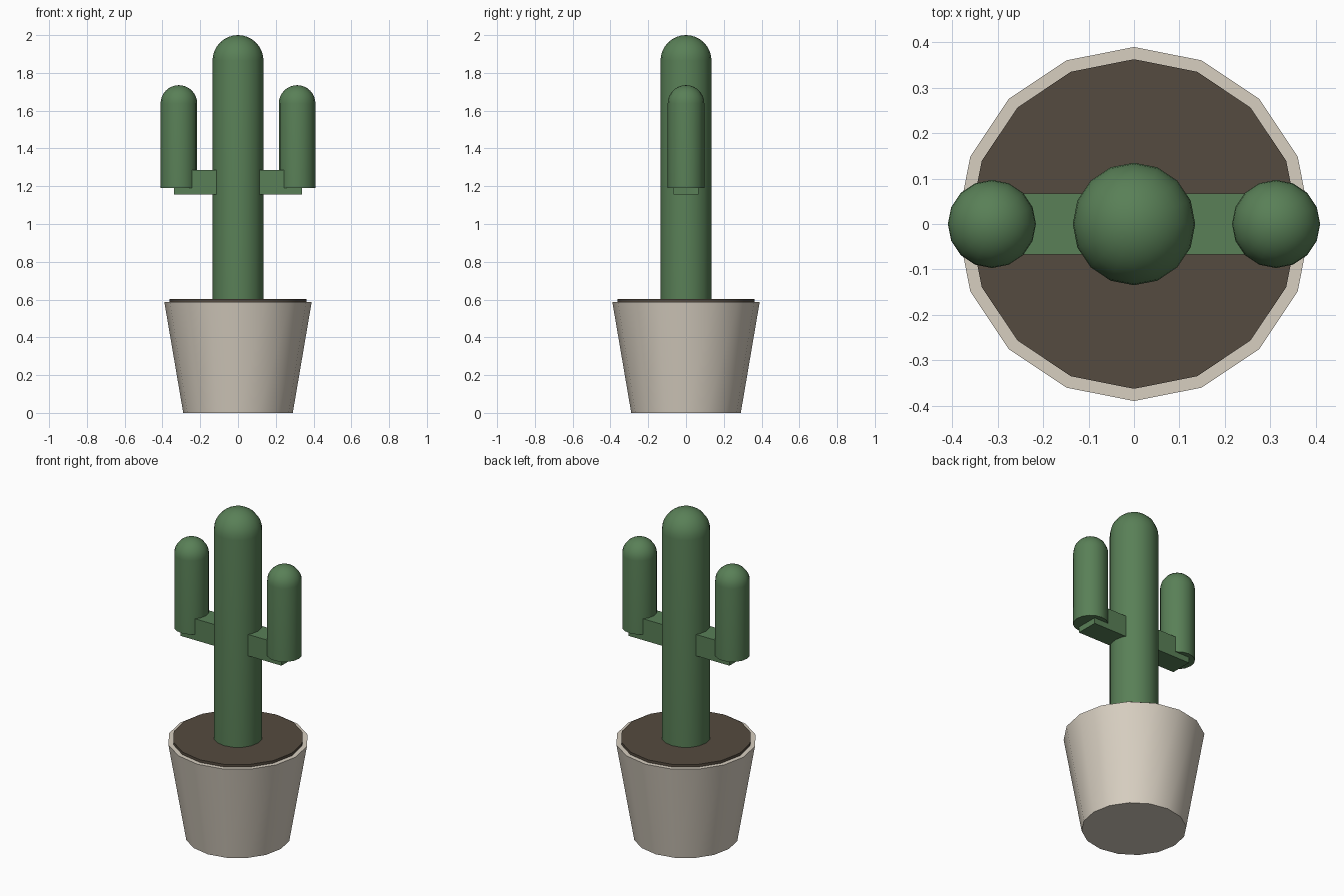
import bpy
import bmesh
from math import sin, cos, pi, radians

default = bpy.data.objects.get("Cube")
if default:
    bpy.data.objects.remove(default, do_unlink=True)

SIDES = 16


def material(name, rgb):
    mat = bpy.data.materials.new(name)
    mat.use_nodes = True
    mat.diffuse_color = (*rgb, 1)
    mat.node_tree.nodes["Principled BSDF"].inputs["Base Color"].default_value = (*rgb, 1)
    return mat


def finish(name, bm, mat, smooth=True):
    bmesh.ops.recalc_face_normals(bm, faces=bm.faces)
    mesh = bpy.data.meshes.new(name)
    bm.to_mesh(mesh)
    bm.free()
    mesh.materials.append(mat)
    obj = bpy.data.objects.new(name, mesh)
    bpy.context.collection.objects.link(obj)
    if smooth:
        bpy.ops.object.select_all(action="DESELECT")
        obj.select_set(True)
        bpy.context.view_layer.objects.active = obj
        bpy.ops.object.shade_smooth_by_angle(angle=radians(35))
    return obj


def lathe(name, profile, mat, x=0):
    """Turn (radius, height) points around a vertical axis at x, closing both ends."""
    bm = bmesh.new()
    rings = []
    for r, z in profile:
        if r < 1e-5:
            rings.append([bm.verts.new((x, 0, z))])
        else:
            angles = [2 * pi * i / SIDES for i in range(SIDES)]
            rings.append([bm.verts.new((x + r * cos(a), r * sin(a), z)) for a in angles])
    for low, high in zip(rings, rings[1:]):
        for i in range(SIDES):
            j = (i + 1) % SIDES
            if len(high) == 1:
                bm.faces.new((low[i], low[j], high[0]))
            else:
                bm.faces.new((low[i], low[j], high[j], high[i]))
    for ring in (rings[0], rings[-1]):
        if len(ring) > 1:
            bm.faces.new(ring)
    return finish(name, bm, mat)


def domed_column(name, radius, bottom, top, mat, x=0, steps=8):
    dome = [(radius * cos(pi / 2 * i / steps), top - radius + radius * sin(pi / 2 * i / steps))
            for i in range(steps + 1)]
    return lathe(name, [(radius, bottom)] + dome, mat, x)


def box(name, low, high, mat):
    bm = bmesh.new()
    bmesh.ops.create_cube(bm, size=1)
    for v in bm.verts:
        v.co = [a + (c + 0.5) * (b - a) for a, b, c in zip(low, high, v.co)]
    return finish(name, bm, mat, smooth=False)


clay = material("pale clay", (0.68, 0.62, 0.53))
soil_brown = material("soil brown", (0.09, 0.07, 0.05))
green = material("cactus green", (0.10, 0.215, 0.095))

# Pot and soil
lathe("pot", [(0.29, 0), (0.39, 0.587)], clay)
lathe("soil", [(0.363, 0.55), (0.363, 0.603)], soil_brown)

# Cactus trunk
domed_column("trunk", 0.135, 0.58, 2.0, green)

# Mirrored arms, each a square branch and an upright
for side, s in (("left", 1), ("right", -1)):
    inner, outer = sorted((0.08 * s, 0.34 * s))
    box(side + "_branch", (inner, -0.067, 1.155), (outer, 0.067, 1.285), green)
    domed_column(side + "_arm", 0.097, 1.19, 1.735, green, x=0.313 * s)
